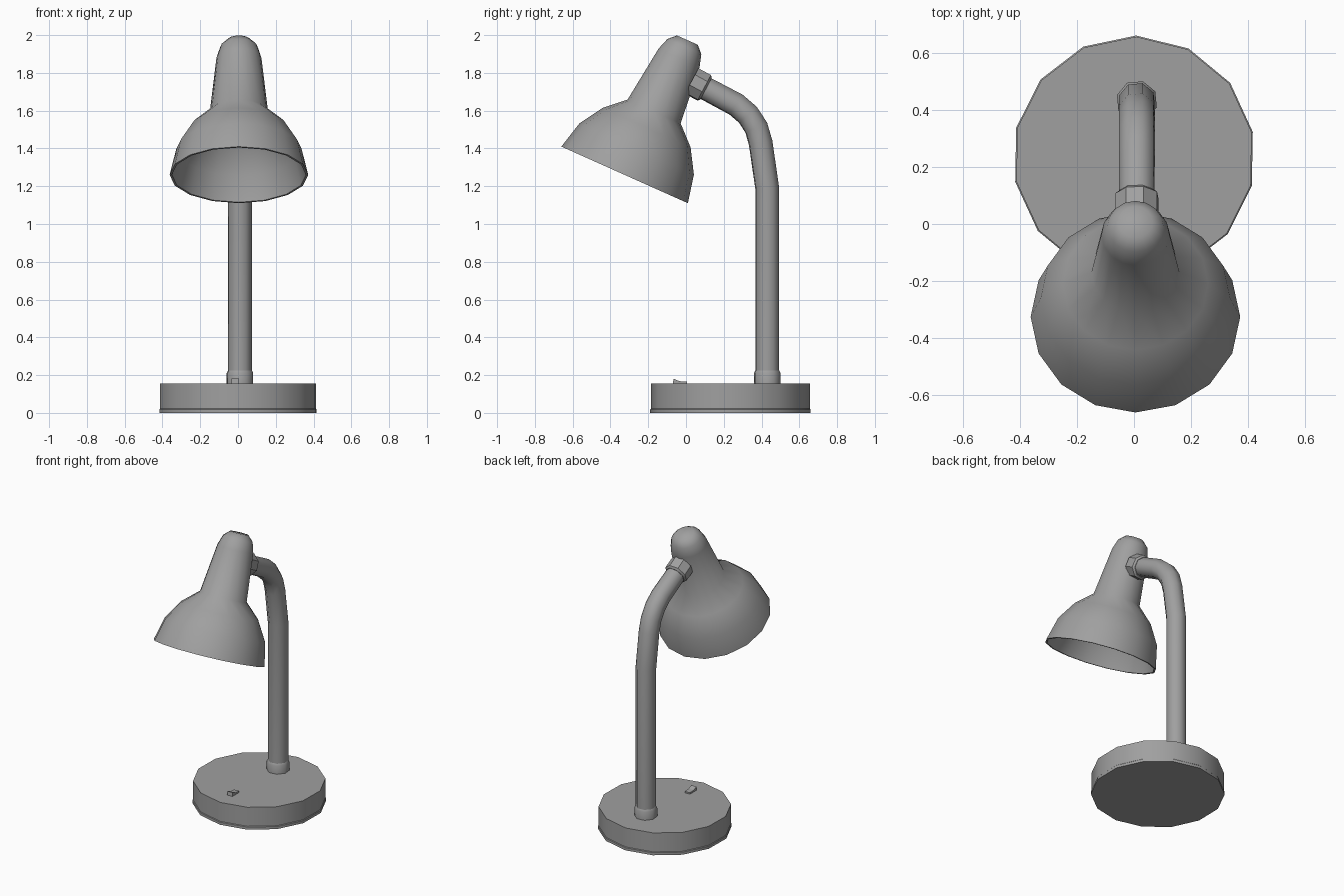
import bpy, bmesh
from math import sin, cos, radians, tau

cube = bpy.data.objects.get("Cube")
if cube:
    bpy.data.objects.remove(cube, do_unlink=True)

grey = bpy.data.materials.new("plain grey")
grey.use_nodes = True
grey.diffuse_color = (0.35, 0.35, 0.35, 1)
grey.node_tree.nodes["Principled BSDF"].inputs["Base Color"].default_value = (0.35, 0.35, 0.35, 1)


def finish(name, bm, smooth_angle=None):
    """Turn the bmesh into a named, shaded object."""
    bmesh.ops.recalc_face_normals(bm, faces=bm.faces[:])
    mesh = bpy.data.meshes.new(name)
    bm.to_mesh(mesh)
    bm.free()
    mesh.materials.append(grey)
    obj = bpy.data.objects.new(name, mesh)
    bpy.context.collection.objects.link(obj)
    if smooth_angle:
        bpy.ops.object.select_all(action='DESELECT')
        obj.select_set(True)
        bpy.context.view_layer.objects.active = obj
        bpy.ops.object.shade_smooth_by_angle(angle=radians(smooth_angle))
    return obj


def loft(name, rings, sides, x=0.01, phase=90, smooth_angle=50):
    """Skin capped rings given as (y, z, radius, tilt of the axis toward +y)."""
    bm = bmesh.new()
    loops = []
    for y, z, r, tilt in rings:
        t = radians(tilt)
        loop = []
        for i in range(sides):
            a = radians(phase) + tau * i / sides
            u = r * sin(a)
            loop.append(bm.verts.new((x + r * cos(a), y + u * cos(t), z - u * sin(t))))
        loops.append(loop)
    for lo, hi in zip(loops, loops[1:]):
        for i in range(sides):
            j = (i + 1) % sides
            bm.faces.new((lo[i], lo[j], hi[j], hi[i]))
    bm.faces.new(loops[0][::-1])
    bm.faces.new(loops[-1])
    return finish(name, bm, smooth_angle)


# Round weighted base with a thin lip at the bottom
loft("base", [(0.235, z, r, 0) for z, r in
              [(0, 0.425), (0.018, 0.425), (0.022, 0.421), (0.155, 0.421)]],
     14, x=0, phase=89, smooth_angle=35)

# Collar where the stem enters the base
loft("stem_collar", [(0.43, z, r, 0) for z, r in
                     [(0.15, 0.073), (0.212, 0.073), (0.225, 0.066)]], 8, phase=28)

# Stem: straight pole, then the bent neck
loft("stem", [(0.43, 0.15, 0.066, 0), (0.43, 1.19, 0.066, -4),
              (0.395, 1.43, 0.066, -12), (0.372, 1.51, 0.066, -25),
              (0.328, 1.578, 0.066, -42), (0.265, 1.632, 0.066, -56),
              (0.03, 1.757, 0.064, -62)], 8, phase=28)

# Nut joining the stem to the lamp head
loft("head_nut", [(0.106, 1.716, 0.068, -62), (0.096, 1.721, 0.08, -62),
                  (0.03, 1.757, 0.08, -62)], 8, phase=28, smooth_angle=40)

# Lamp head: bell and socket housing turned as one thin shell
TILT = 24.1
outer = [(0.787, 0.06), (0.75, 0.098), (0.684, 0.119), (0.37, 0.154),
         (0.276, 0.255), (0.151, 0.332), (0, 0.367)]
inner = [(h - 0.01 if h else 0, r - 0.012) for h, r in reversed(outer)]
head = []
for h, r in outer + inner:
    shift = 0.015 * h
    head.append((-0.325 + h * sin(radians(TILT)) + shift * cos(radians(TILT)),
                 1.26 + h * cos(radians(TILT)) - shift * sin(radians(TILT)), r, TILT))
loft("lamp_head", head, 16, x=0.005, smooth_angle=55)

# Rocker switch: extruded side profile
profile = [(-0.07, 0.15), (-0.066, 0.181), (-0.035, 0.168), (0.006, 0.165), (0.006, 0.15)]
bm = bmesh.new()
face = bm.faces.new([bm.verts.new((-0.035, y, z)) for y, z in profile])
side = bmesh.ops.extrude_face_region(bm, geom=[face])["geom"]
bmesh.ops.translate(bm, vec=(0.04, 0, 0),
                    verts=[v for v in side if isinstance(v, bmesh.types.BMVert)])
finish("rocker_switch", bm)
